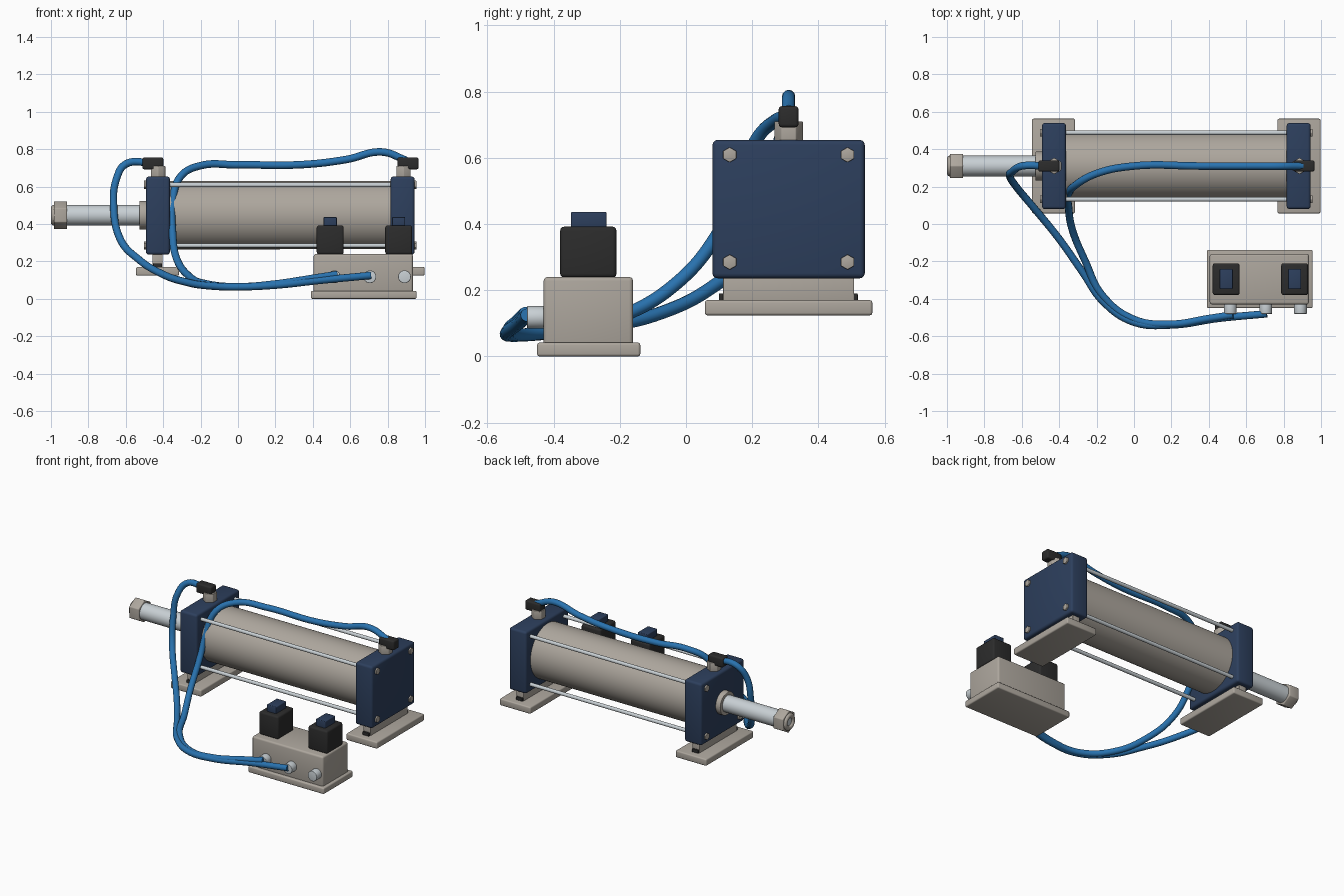
import bpy
import math
from mathutils import Matrix

default_cube = bpy.data.objects.get("Cube")
if default_cube:
    bpy.data.objects.remove(default_cube, do_unlink=True)


def material(name, r, g, b):
    mat = bpy.data.materials.new(name)
    mat.use_nodes = True
    mat.diffuse_color = (r, g, b, 1)
    mat.node_tree.nodes["Principled BSDF"].inputs["Base Color"].default_value = (r, g, b, 1)
    return mat


STEEL = material("warm grey steel", 0.42, 0.385, 0.34)
CHROME = material("pale chrome", 0.58, 0.63, 0.66)
NAVY = material("navy paint", 0.026, 0.05, 0.11)
BLACK = material("black plastic", 0.025, 0.025, 0.025)
BLUE = material("blue hose", 0.022, 0.17, 0.43)


def finish(name, mat, bevel=0.0):
    obj = bpy.context.object
    obj.name = name
    obj.data.materials.append(mat)
    if bevel:
        mod = obj.modifiers.new("rounded edges", "BEVEL")
        mod.width = bevel
        mod.segments = 3
        mod.limit_method = "ANGLE"
        bpy.ops.object.modifier_apply(modifier=mod.name)
    bpy.ops.object.shade_smooth_by_angle(angle=math.radians(35))
    return obj


def box(name, mat, x, y, z, bevel=0.008):
    """Box from three (low, high) ranges."""
    spans = (x, y, z)
    bpy.ops.mesh.primitive_cube_add(size=1, location=[(a + b) / 2 for a, b in spans])
    bpy.context.object.data.transform(Matrix.Diagonal([b - a for a, b in spans] + [1]))
    return finish(name, mat, bevel)


def rod(name, mat, axis, start, end, centre, radius, sides=48, bevel=0.0, spin=0.0):
    """Prism along an axis; centre gives the other two coordinates in order."""
    place = list(centre)
    place.insert("xyz".index(axis), (start + end) / 2)
    bpy.ops.mesh.primitive_cylinder_add(vertices=sides, radius=radius, depth=end - start,
                                        location=place)
    turn = {"x": Matrix.Rotation(math.pi / 2, 4, "Y"),
            "y": Matrix.Rotation(math.pi / 2, 4, "X"),
            "z": Matrix.Identity(4)}[axis]
    bpy.context.object.data.transform(turn @ Matrix.Rotation(spin, 4, "Z"))
    return finish(name, mat, bevel)


def hose(name, points):
    curve = bpy.data.curves.new(name, "CURVE")
    curve.dimensions = "3D"
    curve.bevel_depth = 0.02
    curve.bevel_resolution = 4
    curve.use_fill_caps = True
    spline = curve.splines.new("BEZIER")
    spline.resolution_u = 10
    spline.bezier_points.add(len(points) - 1)
    for knot, point in zip(spline.bezier_points, points):
        knot.co = point
        knot.handle_left_type = knot.handle_right_type = "AUTO"
    obj = bpy.data.objects.new(name, curve)
    bpy.context.collection.objects.link(obj)
    bpy.ops.object.select_all(action="DESELECT")
    bpy.context.view_layer.objects.active = obj
    obj.select_set(True)
    bpy.ops.object.convert(target="MESH")
    finish(name, BLUE)


CY, CZ = 0.31, 0.447  # cylinder axis

# Barrel and piston rod
rod("barrel", STEEL, "x", -0.38, 0.83, (CY, CZ), 0.182, 64)
rod("piston_rod", CHROME, "x", -0.93, -0.48, (CY, CZ), 0.055)
rod("rod_bush", STEEL, "x", -0.527, -0.48, (CY, CZ), 0.077, bevel=0.004)
rod("rod_end_nut", STEEL, "x", -0.985, -0.913, (CY, CZ), 0.075, 6, 0.005, math.pi / 2)

# Rod end collar with a central bore
bpy.ops.mesh.primitive_torus_add(major_radius=0.04, minor_radius=0.016, major_segments=40,
                                 minor_segments=12, location=(-0.984, CY, CZ),
                                 rotation=(0, math.pi / 2, 0))
finish("rod_end_collar", STEEL)
rod("rod_end_bore", CHROME, "x", -0.988, -0.98, (CY, CZ), 0.028)

# End caps, each with its foot and port
for side, left, foot, port in (("rod_end", -0.492, -0.43, -0.427),
                               ("blind_end", 0.816, 0.882, 0.885)):
    box(side + "_cap", NAVY, (left, left + 0.128), (0.08, 0.54), (0.236, 0.654), 0.015)
    box(side + "_foot_plate", STEEL, (foot - 0.115, foot + 0.115), (0.057, 0.563), (0.124, 0.17))
    box(side + "_foot_web", STEEL, (foot - 0.027, foot + 0.027), (0.112, 0.508), (0.16, 0.245), 0.003)
    for y in (0.115, 0.503):
        box(side + "_foot_bolt", BLACK, (foot - 0.024, foot + 0.024),
            (y - 0.016, y + 0.016), (0.165, 0.19), 0.003)
    rod(side + "_port", STEEL, "z", 0.645, 0.71, (port, CY), 0.044, 6, 0.003, 0)
    shift = -0.028 if side == "rod_end" else 0.024
    box(side + "_elbow", BLACK, (port + shift - 0.056, port + shift + 0.056),
        (CY - 0.03, CY + 0.03), (0.692, 0.756), 0.01)

# Tie rods with a nut at either end
for y in (CY - 0.178, CY + 0.178):
    for z in (CZ - 0.162, CZ + 0.162):
        rod("tie_rod", CHROME, "x", -0.48, 0.93, (y, z), 0.012, 20)
        for x in (-0.503, 0.936):
            rod("tie_rod_nut", STEEL, "x", x, x + 0.018, (y, z), 0.023, 6, 0.002, math.pi / 2)

# Valve block
box("valve_base", STEEL, (0.39, 0.955), (-0.45, -0.138), (0, 0.042))
box("valve_body", STEEL, (0.405, 0.935), (-0.43, -0.16), (0.03, 0.24), 0.012)
for x in (0.493, 0.859):
    box("solenoid", BLACK, (x - 0.072, x + 0.072), (-0.38, -0.21), (0.238, 0.392), 0.012)
    box("solenoid_plug", NAVY, (x - 0.035, x + 0.035), (-0.348, -0.24), (0.385, 0.437), 0.005)
for x in (0.515, 0.705, 0.89):
    rod("valve_fitting", CHROME, "y", -0.48, -0.42, (x, 0.118), 0.034, 32, 0.003)

# Hoses from the ports to the valve fittings
hose("blind_end_hose", [
    (0.9, CY, 0.74), (0.77, CY, 0.785), (0.58, CY, 0.745), (0.35, CY, 0.718),
    (0, CY, 0.716), (-0.2, 0.27, 0.712), (-0.31, 0.21, 0.65), (-0.35, 0.155, 0.5),
    (-0.35, 0.09, 0.36), (-0.33, -0.03, 0.22), (-0.26, -0.2, 0.12),
    (-0.17, -0.38, 0.08), (0, -0.51, 0.065), (0.2, -0.535, 0.08),
    (0.4, -0.505, 0.11), (0.53, -0.485, 0.13)])
hose("rod_end_hose", [
    (-0.47, CY, 0.73), (-0.6, CY, 0.72), (-0.65, 0.28, 0.64), (-0.665, 0.26, 0.5),
    (-0.63, 0.2, 0.32), (-0.53, 0.08, 0.21), (-0.4, -0.08, 0.13),
    (-0.28, -0.25, 0.09), (-0.16, -0.42, 0.07), (0, -0.525, 0.064),
    (0.2, -0.54, 0.073), (0.45, -0.505, 0.1), (0.71, -0.48, 0.125)])
